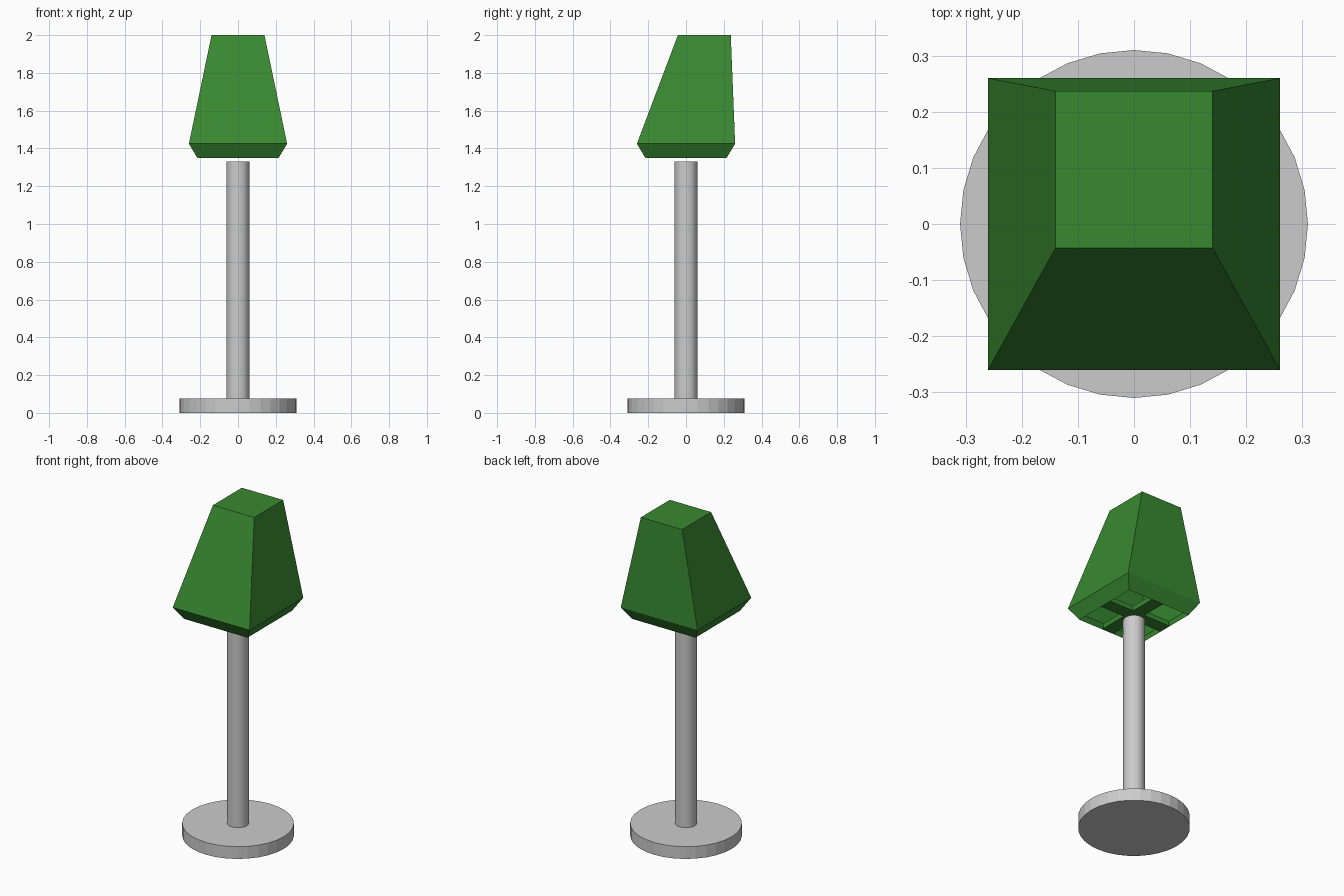
import bpy, bmesh

if "Cube" in bpy.data.objects:
    bpy.data.objects.remove(bpy.data.objects["Cube"])

def cylinder(name, radius, z0, z1, sides=32):
    bpy.ops.mesh.primitive_cylinder_add(vertices=sides, radius=radius, depth=z1 - z0,
                                        location=(0, 0, (z0 + z1) / 2))
    bpy.context.object.name = name

def box(name, size, loc, mat):
    bpy.ops.mesh.primitive_cube_add(size=1, location=loc)
    ob = bpy.context.object
    ob.name = name
    ob.scale = size
    ob.data.materials.append(mat)

green = bpy.data.materials.new("green")
green.diffuse_color = (0.04, 0.25, 0.03, 1)
green.use_nodes = True
green.node_tree.nodes["Principled BSDF"].inputs["Base Color"].default_value = green.diffuse_color

# Base and pole
cylinder("base", 0.31, 0, 0.075)
cylinder("pole", 0.06, 0.075, 1.33)

# Open-bottomed shade lofted through square sections: half width, y centre, z
bm = bmesh.new()
rings = []
for h, cy, z in [(0.215, 0, 1.35), (0.26, 0, 1.425), (0.14, 0.097, 2.0)]:
    rings.append([bm.verts.new((sx * h, cy + sy * h, z))
                  for sx, sy in ((-1, -1), (1, -1), (1, 1), (-1, 1))])
for lo, hi in zip(rings, rings[1:]):
    for i in range(4):
        j = (i + 1) % 4
        bm.faces.new((lo[i], lo[j], hi[j], hi[i]))
bm.faces.new(rings[-1])
mesh = bpy.data.meshes.new("shade")
bm.to_mesh(mesh)
bm.free()
mesh.materials.append(green)
shade = bpy.data.objects.new("shade", mesh)
bpy.context.collection.objects.link(shade)

# Crossed support bars inside the opening
box("cross_bar_x", (0.44, 0.08, 0.03), (0, 0, 1.375), green)
box("cross_bar_y", (0.08, 0.44, 0.03), (0, 0, 1.375), green)
